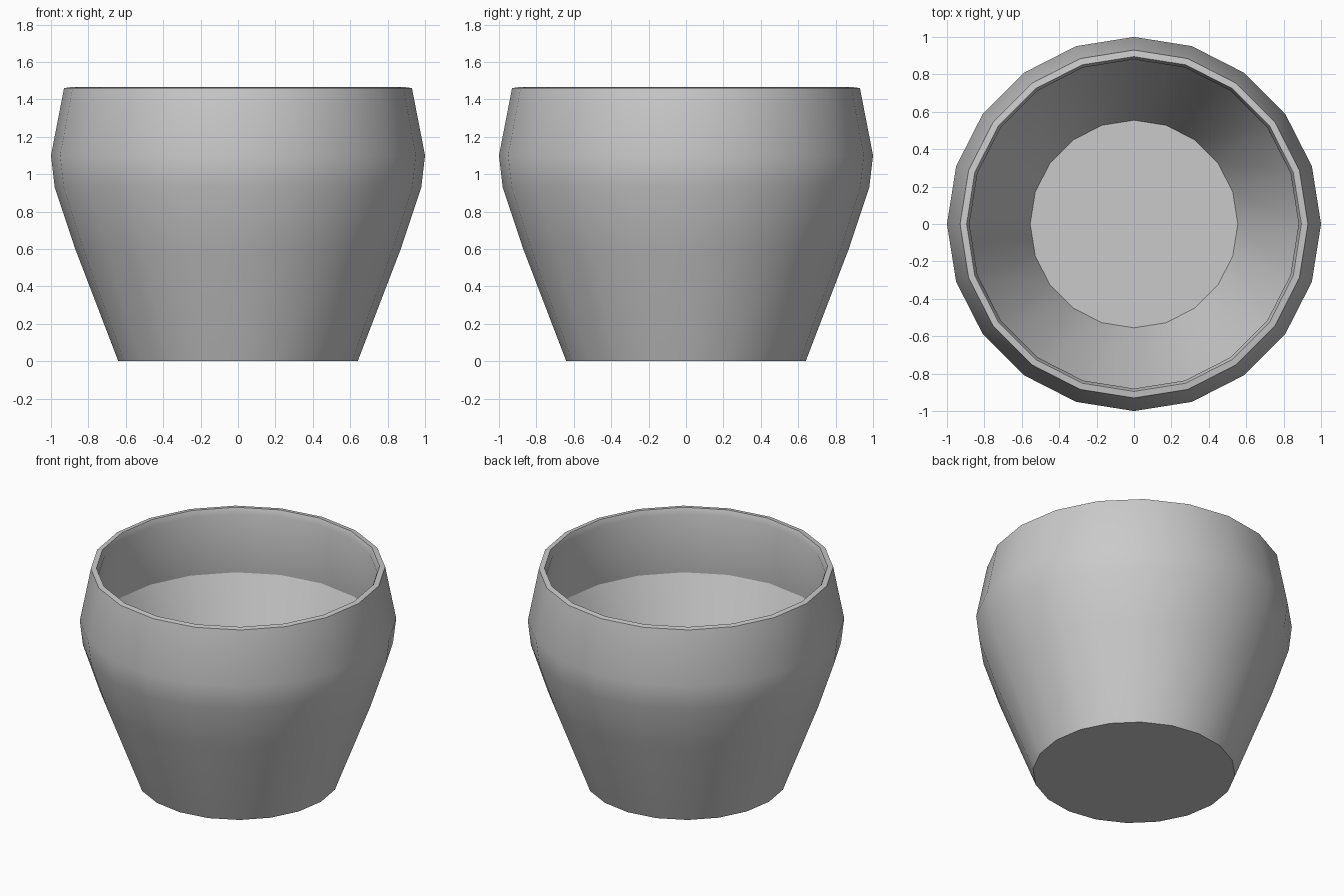
import bpy
import bmesh
import math

cube = bpy.data.objects.get("Cube")
if cube:
    bpy.data.objects.remove(cube, do_unlink=True)

SIDES = 20

# Radius and height, from the base up the outside, over the rim, down to the floor
OUTSIDE = [(0.64, 0), (0.874, 0.61), (0.98, 0.93), (1.0, 1.10), (0.93, 1.46)]
INSIDE = [(0.895, 1.465), (0.88, 1.425), (0.92, 1.0), (0.555, 0.2)]


def make_material(name, rgb):
    mat = bpy.data.materials.new(name)
    mat.use_nodes = True
    color = (*rgb, 1)
    mat.diffuse_color = color
    mat.node_tree.nodes["Principled BSDF"].inputs["Base Color"].default_value = color
    return mat


def lathe(name, profile, mat):
    """Spin a profile around z and close both ends with flat caps."""
    bm = bmesh.new()
    rings = []
    for radius, z in profile:
        angles = [math.tau * i / SIDES for i in range(SIDES)]
        rings.append([bm.verts.new((radius * math.cos(a), radius * math.sin(a), z))
                      for a in angles])
    for low, high in zip(rings, rings[1:]):
        for i in range(SIDES):
            j = (i + 1) % SIDES
            bm.faces.new((low[i], low[j], high[j], high[i]))
    bm.faces.new(rings[0][::-1])
    bm.faces.new(rings[-1])
    mesh = bpy.data.meshes.new(name)
    bm.to_mesh(mesh)
    bm.free()
    mesh.materials.append(mat)
    obj = bpy.data.objects.new(name, mesh)
    bpy.context.collection.objects.link(obj)
    return obj


# Hollow pot with a thick lip
pot = lathe("pot", OUTSIDE + INSIDE, make_material("grey", (0.59, 0.59, 0.59)))
bpy.ops.object.select_all(action="DESELECT")
pot.select_set(True)
bpy.context.view_layer.objects.active = pot
bpy.ops.object.shade_smooth_by_angle(angle=math.radians(28))
